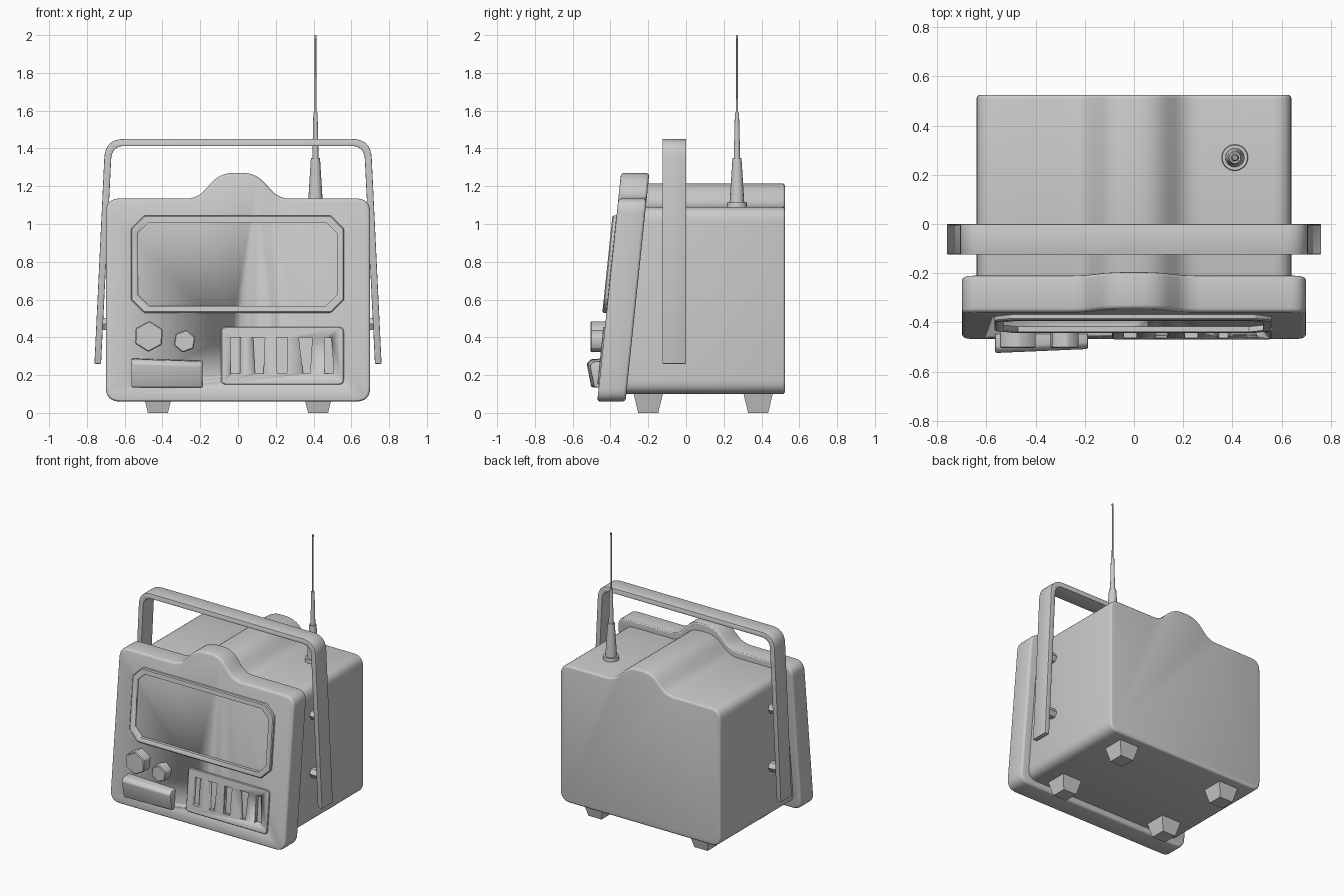
import bpy, bmesh, math
from mathutils import Vector, Matrix

if "Cube" in bpy.data.objects:
    bpy.data.objects.remove(bpy.data.objects["Cube"])

SLOPE = 0.104


def lean(y, z):
    """Backward lean of the front panel."""
    return y + SLOPE * (z - 0.06)


def rounded(pts, seg=6):
    """Outline of (x, z, corner length) with curved corners."""
    out = []
    for i, (x, z, d) in enumerate(pts):
        c = Vector((x, z))
        if d == 0:
            out.append(c)
            continue
        a = c + (Vector(pts[i - 1][:2]) - c).normalized() * d
        b = c + (Vector(pts[(i + 1) % len(pts)][:2]) - c).normalized() * d
        for k in range(seg + 1):
            t = k / seg
            out.append(a * (1 - t) ** 2 + c * 2 * t * (1 - t) + b * t * t)
    return out


def finish(name, bm, bevel=0, seg=3):
    bmesh.ops.recalc_face_normals(bm, faces=bm.faces)
    me = bpy.data.meshes.new(name)
    bm.to_mesh(me)
    bm.free()
    ob = bpy.data.objects.new(name, me)
    bpy.context.collection.objects.link(ob)
    bpy.ops.object.select_all(action='DESELECT')
    bpy.context.view_layer.objects.active = ob
    ob.select_set(True)
    if bevel:
        m = ob.modifiers.new("bevel", 'BEVEL')
        m.width, m.segments, m.limit_method = bevel, seg, 'ANGLE'
        m.angle_limit = math.radians(40)
        bpy.ops.object.modifier_apply(modifier=m.name)
    bpy.ops.object.shade_smooth_by_angle(angle=math.radians(32))
    return ob


def prism(name, outlines, y0, y1, lean0=True, lean1=True, bevel=0, seg=3):
    """Extrude XZ outlines from y0 to y1, leaning either end."""
    bm = bmesh.new()
    for pts in outlines:
        f = [bm.verts.new((p[0], lean(y0, p[1]) if lean0 else y0, p[1])) for p in pts]
        b = [bm.verts.new((p[0], lean(y1, p[1]) if lean1 else y1, p[1])) for p in pts]
        bm.faces.new(f)
        bm.faces.new(b[::-1])
        for i in range(len(pts)):
            j = (i + 1) % len(pts)
            bm.faces.new((f[i], b[i], b[j], f[j]))
    return finish(name, bm, bevel, seg)


def cut(targets, cutter):
    for ob in targets:
        bpy.context.view_layer.objects.active = ob
        m = ob.modifiers.new("cut", 'BOOLEAN')
        m.operation, m.solver, m.object = 'DIFFERENCE', 'EXACT', cutter
        bpy.ops.object.modifier_apply(modifier=m.name)
    bpy.data.objects.remove(cutter)


def case_outline(w, z0, z1, bump_z, bump_out, bump_in):
    return rounded([(-w, z0, .075), (w, z0, .075), (w, z1, .075),
                    (bump_out, z1, .06), (bump_in, bump_z, .07),
                    (-bump_in, bump_z, .07), (-bump_out, z1, .06), (-w, z1, .075)])


def octagon(x0, x1, z0, z1, c):
    return [(x0 + c, z0), (x1 - c, z0), (x1, z0 + c), (x1, z1 - c),
            (x1 - c, z1), (x0 + c, z1), (x0, z1 - c), (x0, z0 + c)]


# Case and leaning front panel
prism("body", [case_outline(.64, .10, 1.09, 1.215, .21, .09)], -.36, .525,
      lean1=False, bevel=.015)
panel = prism("front_panel", [case_outline(.70, .06, 1.135, 1.27, .215, .095)],
              -.47, -.32, bevel=.016)

# Raised screen frame
frame = prism("screen_frame", [octagon(-.567, .562, .53, 1.045, .07)], -.492, -.465,
              bevel=.006, seg=1)
cut([frame], prism("screen_cutter", [octagon(-.53, .525, .567, 1.008, .058)], -.55, -.40))

# Speaker plate with five uneven slots
plate = prism("speaker_plate", [rounded([(-.09, .15, .025), (.56, .15, .025),
              (.56, .455, .025), (-.09, .455, .025)], 3)], -.479, -.46, bevel=.004, seg=1)
slots = [(-.04, .01, -.04, .01), (.09, .135, .08, .142), (.208, .258, .203, .263),
         (.345, .382, .322, .393), (.457, .507, .457, .495)]
cut([plate, panel], prism("slot_cutter",
    [[(a, .208), (b, .208), (d, .40), (c, .40)] for a, b, c, d in slots], -.55, -.452))

# Hexagonal knobs
for name, x, z, r, turn in (("large_knob", -.472, .405, .082, 88),
                            ("small_knob", -.283, .38, .061, 80)):
    hexa = [(x + r * math.cos(math.radians(turn + 60 * i)),
             z + r * math.sin(math.radians(turn + 60 * i))) for i in range(6)]
    prism(name, [hexa], -.505, -.40, False, False, bevel=.005, seg=1)

# Chunky switch bar, slightly shallower at its right end
bm = bmesh.new()
side = [(-.42, .29), (-.505, .284), (-.526, .262), (-.502, .135), (-.42, .135)]
left = [bm.verts.new((-.565, y, z)) for y, z in side]
right = [bm.verts.new((-.187, y + (.016 if y < -.45 else 0), z - (.012 if z > .2 else 0)))
         for y, z in side]
bm.faces.new(left)
bm.faces.new(right[::-1])
for i in range(5):
    j = (i + 1) % 5
    bm.faces.new((left[i], right[i], right[j], left[j]))
finish("switch_bar", bm, .008, 2)

# Carrying handle
prism("handle", [rounded([(-.76, .26, 0), (-.703, 1.45, .10), (.703, 1.45, .10),
      (.76, .26, 0), (.725, .26, 0), (.668, 1.413, .07), (-.668, 1.413, .07),
      (-.725, .26, 0)], 8)], -.125, 0, False, False, bevel=.004, seg=2)

# Handle pegs joining strap and case
bm = bmesh.new()
for s in (-1, 1):
    for z in (.47, .89):
        mat = Matrix.Translation((s * .672, -.06, z)) @ Matrix.Rotation(math.pi / 2, 4, 'Y')
        bmesh.ops.create_cone(bm, cap_ends=True, segments=6, radius1=.036,
                              radius2=.036, depth=.085, matrix=mat)
finish("handle_pegs", bm)

# Tapered square feet
for name, y in (("front_feet", -.2), ("rear_feet", .382)):
    bm = bmesh.new()
    for x in (-.424, .424):
        mat = Matrix.Translation((x, y, .06)) @ Matrix.Rotation(math.pi / 4, 4, 'Z')
        bmesh.ops.create_cone(bm, cap_ends=True, segments=4, radius1=.053 * 2 ** .5,
                              radius2=.082 * 2 ** .5, depth=.12, matrix=mat)
    finish(name, bm)

# Telescopic antenna
bm = bmesh.new()
for z0, z1, r0, r1 in ((1.08, 1.115, .055, .052), (1.11, 1.35, .039, .024),
                       (1.34, 1.59, .017, .011), (1.58, 1.99, .0055, .0045),
                       (1.985, 2.0, .006, .006)):
    bmesh.ops.create_cone(bm, cap_ends=True, segments=16, radius1=r0, radius2=r1,
                          depth=z1 - z0,
                          matrix=Matrix.Translation((.41, .27, (z0 + z1) / 2)))
finish("antenna", bm)
